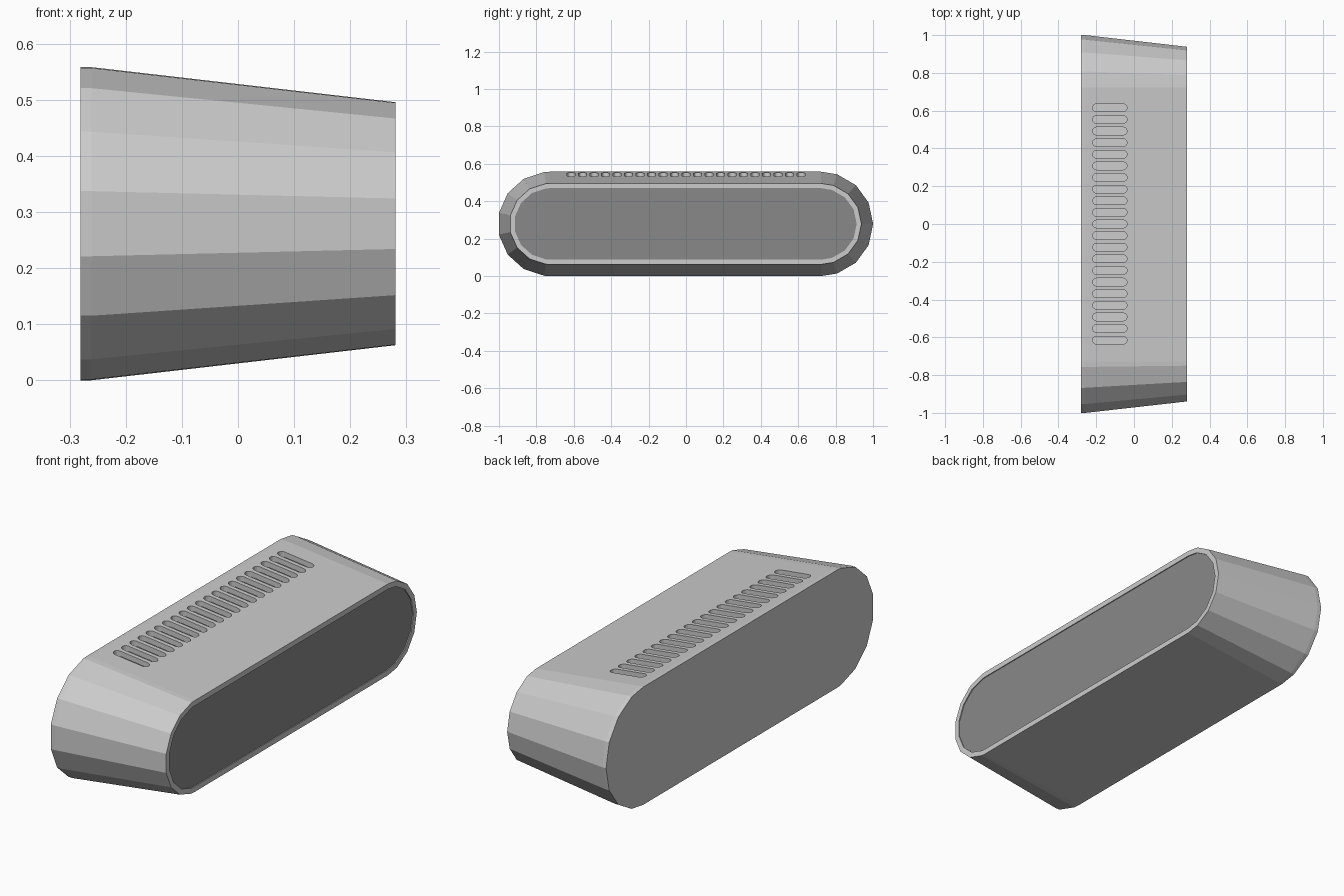
import bpy, bmesh
from math import sin, cos, radians, pi

if "Cube" in bpy.data.objects:
    bpy.data.objects.remove(bpy.data.objects["Cube"])

CY, CZ, SHIFT = 0.7245, 0.279, -0.003   # arc centres, mid height, y offset


def ring(bm, x, r):
    """Stadium section: 15-sided arcs around two centres, plus tangent points."""
    right = [-90, -72, -48, -24, 0, 24, 48, 72, 90]
    left = [90, 96, 120, 144, 168, 192, 216, 240, 264, 270]
    pts = [(CY, a) for a in right] + [(-CY, a) for a in left]
    return [bm.verts.new((x, c + SHIFT + r * cos(radians(a)), CZ + r * sin(radians(a))))
            for c, a in pts]


def loft(name, sections):
    """Bridge successive rings and cap the first and last."""
    bm = bmesh.new()
    rings = [ring(bm, x, r) for x, r in sections]
    for a, b in zip(rings, rings[1:]):
        n = len(a)
        for i in range(n):
            j = (i + 1) % n
            bm.faces.new((a[i], a[j], b[j], b[i]))
    bm.faces.new(rings[0])
    bm.faces.new(rings[-1])
    return finish(name, bm)


def finish(name, bm):
    bmesh.ops.recalc_face_normals(bm, faces=bm.faces)
    me = bpy.data.meshes.new(name)
    bm.to_mesh(me)
    bm.free()
    ob = bpy.data.objects.new(name, me)
    bpy.context.collection.objects.link(ob)
    return ob


# Tapered hollow housing: outside skin, rim, then inside skin
housing = loft("housing", [(-0.281, 0.279), (-0.261, 0.279), (0.281, 0.2165),
                           (0.281, 0.191), (-0.255, 0.253)])

# Row of 21 round-ended vent slots through the top
bm = bmesh.new()
X0, X1, R = -0.219, -0.037, 0.0205
for k in range(21):
    y = (k - 10) * 0.0615
    outline = []
    for cx, start in ((X1 - R, -pi / 2), (X0 + R, pi / 2)):
        outline += [(cx + R * cos(start + i * pi / 8), y + R * sin(start + i * pi / 8))
                    for i in range(9)]
    face = bm.faces.new([bm.verts.new((px, py, 0.45)) for px, py in outline])
    ext = bmesh.ops.extrude_face_region(bm, geom=[face])
    bmesh.ops.translate(bm, vec=(0, 0, 0.2),
                        verts=[v for v in ext["geom"] if isinstance(v, bmesh.types.BMVert)])
cutter = finish("slot_cutter", bm)
cutter.hide_render = True

mod = housing.modifiers.new("vents", 'BOOLEAN')
mod.object = cutter
mod.operation = 'DIFFERENCE'
mod.solver = 'EXACT'
bpy.context.view_layer.objects.active = housing
bpy.ops.object.modifier_apply(modifier=mod.name)
bpy.data.objects.remove(cutter)

# Dark panel set just inside the open end
panel = loft("front_panel", [(0.262, 0.193), (0.276, 0.1914)])
dark = bpy.data.materials.new("dark_grey")
dark.diffuse_color = (0.25, 0.25, 0.25, 1)
dark.use_nodes = True
dark.node_tree.nodes["Principled BSDF"].inputs["Base Color"].default_value = dark.diffuse_color
panel.data.materials.append(dark)
